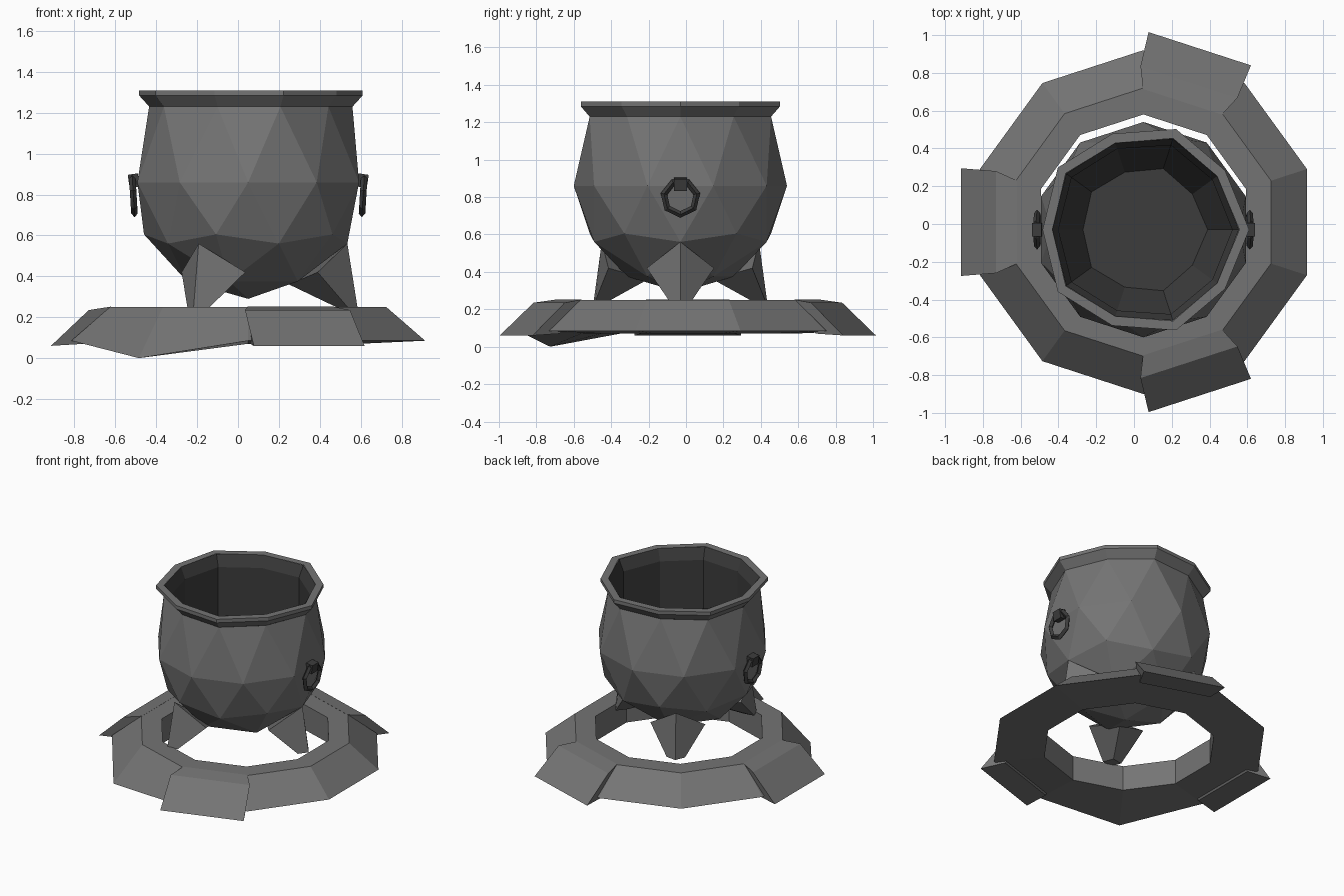
import bpy, bmesh, math
from mathutils import Vector, Matrix

if "Cube" in bpy.data.objects:
    bpy.data.objects.remove(bpy.data.objects["Cube"])

CX, CY = 0.05, -0.03          # cauldron axis
RX, RY = 0.05, 0.01           # stone ring axis
R, ZC = 0.57, 0.86            # cauldron sphere


def material(name, v):
    m = bpy.data.materials.new(name)
    m.diffuse_color = (v, v, v, 1)
    m.use_nodes = True
    m.node_tree.nodes["Principled BSDF"].inputs["Base Color"].default_value = m.diffuse_color
    return m


grey = material("iron_grey", 0.175)
dark = material("dark_iron", 0.045)


def finish(bm, name, *mats, recalc=True):
    if recalc:
        bmesh.ops.recalc_face_normals(bm, faces=bm.faces)
    me = bpy.data.meshes.new(name)
    bm.to_mesh(me)
    bm.free()
    for m in mats:
        me.materials.append(m)
    ob = bpy.data.objects.new(name, me)
    bpy.context.collection.objects.link(ob)
    return ob


def loft(bm, loops, closed=False, caps=False):
    """Bridge loops of points with quads."""
    vs = [[bm.verts.new(p) for p in loop] for loop in loops]
    n = len(vs[0])
    pairs = list(zip(vs, vs[1:])) + ([(vs[-1], vs[0])] if closed else [])
    for a, b in pairs:
        for i in range(n):
            j = (i + 1) % n
            bm.faces.new((a[i], a[j], b[j], b[i]))
    if caps:
        bm.faces.new(vs[0])
        bm.faces.new(vs[-1])
    return vs


def decagon(cx, cy, r, z, phase, wobble=0.0):
    pts = []
    for i in range(10):
        a = math.radians(phase + 36 * i)
        rr = r + (wobble if i % 2 == 0 else -wobble)
        pts.append((cx + rr * math.cos(a), cy + rr * math.sin(a), z))
    return pts


# Stone ring: ten-sided loop with sloping outside, one low corner
bm = bmesh.new()
profile = [(0.57, 0.07), (0.57, 0.25), (0.71, 0.25), (0.91, 0.085)]
vs = loft(bm, [decagon(RX, RY, r, z, 18) for r, z in profile], closed=True)
vs[3][6].co.z = 0.0
finish(bm, "stone_ring", grey)

# Three larger stones overlapping the ring
for k, ang in enumerate((72, 180, 288)):
    bm = bmesh.new()
    rot = Matrix.Rotation(math.radians(ang), 3, 'Z')
    section = [(0.67, 0.22, 0.252), (0.78, 0.27, 0.235), (0.965, 0.285, 0.06),
               (0.80, 0.25, 0.07)]
    sides = [[rot @ Vector((u, s * v, z)) + Vector((RX, RY, 0)) for u, v, z in section]
             for s in (-1, 1)]
    loft(bm, sides, caps=True)
    finish(bm, "large_stone_%d" % (k + 1), grey)

# Cauldron body: faceted sphere opened at the top, upper row levelled
bm = bmesh.new()
bmesh.ops.create_icosphere(bm, subdivisions=2, radius=R)
bmesh.ops.delete(bm, geom=[v for v in bm.verts if v.co.z > 0.6 * R], context='VERTS')
for v in bm.verts:
    if v.co.z > 0.3 * R:
        v.co.z = 1.23 - ZC
    v.co += Vector((CX, CY, ZC))
finish(bm, "cauldron_body", grey, recalc=False)

# Flared rim with the inner wall of the pot
bm = bmesh.new()
prof = [(0.497, 1.23), (0.547, 1.285), (0.547, 1.31), (0.495, 1.31)]
loft(bm, [decagon(CX, CY, r, z, 0, 0.013) for r, z in prof])
for f in bm.faces:
    if f.normal.z < -0.99:
        f.normal_flip()
finish(bm, "cauldron_rim", grey)

bm = bmesh.new()
prof = [(0.495, 1.31), (0.46, 1.23), (0.46, 0.86), (0.33, 0.6)]
vs = loft(bm, [decagon(CX, CY, r, z, 0, 0.01) for r, z in prof])
bm.faces.new(vs[-1])
bmesh.ops.recalc_face_normals(bm, faces=bm.faces)
bmesh.ops.reverse_faces(bm, faces=bm.faces)
finish(bm, "cauldron_inside", dark, recalc=False)

# Three tapered legs with a ridge on the outside
for k, ang in enumerate((0, 120, 240)):
    bm = bmesh.new()
    rot = Matrix.Rotation(math.radians(ang), 3, 'Z')
    top = [(0.485, 0, 0.56), (0.34, 0.18, 0.42), (0.2, 0, 0.36), (0.34, -0.18, 0.42)]
    tip = [(0.535, 0, 0.245), (0.49, 0.06, 0.245), (0.44, 0, 0.245), (0.49, -0.06, 0.245)]
    loft(bm, [[rot @ Vector(p) + Vector((CX, CY, 0)) for p in loop] for loop in (top, tip)],
         caps=True)
    finish(bm, "leg_%d" % (k + 1), grey)

# Ring handles with their lugs on both sides
for side, s in (("right", 1), ("left", -1)):
    bm = bmesh.new()
    loops = []
    for i in range(7):
        a = math.radians(-90 + 360 / 7 * i)
        loop = []
        for dr, dx in ((0.018, 0), (0, 0.016), (-0.018, 0), (0, -0.016)):
            r = 0.09 + dr
            z = r * math.sin(a)
            loop.append((CX + s * (0.562 + dx + 0.06 * z), CY + r * math.cos(a), 0.797 + z))
        loops.append(loop)
    loft(bm, loops, closed=True)
    finish(bm, "ring_handle_" + side, dark)

    bm = bmesh.new()
    bmesh.ops.create_cube(bm, size=1, matrix=Matrix.Translation((CX + s * 0.56, CY, 0.868))
                          @ Matrix.Rotation(s * 0.15, 4, 'Y')
                          @ Matrix.Diagonal((0.05, 0.07, 0.065, 1)))
    finish(bm, "handle_lug_" + side, dark)
